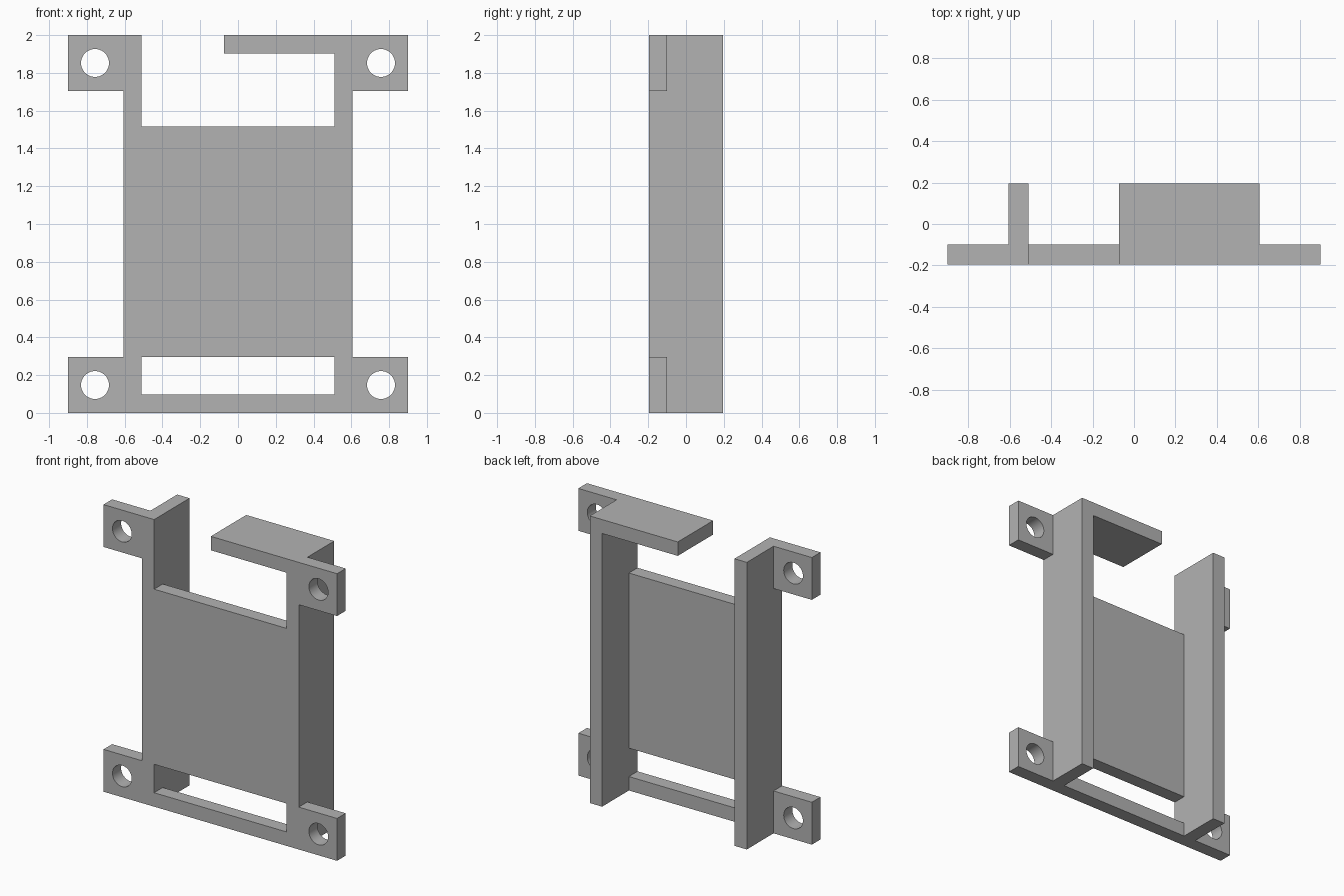
import bpy
import bmesh
import math
from mathutils import Matrix

cube = bpy.data.objects.get("Cube")
if cube:
    bpy.data.objects.remove(cube, do_unlink=True)

grey = bpy.data.materials.new("plain_grey")
grey.use_nodes = True
colour = (0.45, 0.45, 0.45, 1)
grey.diffuse_color = colour
grey.node_tree.nodes["Principled BSDF"].inputs["Base Color"].default_value = colour

FRONT, MID, BACK = -0.195, -0.1, 0.195   # depth layers
INNER, OUTER, EDGE = 0.51, 0.605, 0.9    # half widths
TAB = 0.295                              # mounting tab height
THICK = 0.097
HEIGHT = 2.0


def add_object(name, bm):
    mesh = bpy.data.meshes.new(name)
    bm.to_mesh(mesh)
    bm.free()
    mesh.materials.append(grey)
    obj = bpy.data.objects.new(name, mesh)
    bpy.context.collection.objects.link(obj)
    return obj


def box(name, x, y, z):
    bm = bmesh.new()
    size = [b - a for a, b in (x, y, z)]
    mid = [(a + b) / 2 for a, b in (x, y, z)]
    bmesh.ops.create_cube(bm, size=1, matrix=Matrix.Translation(mid) @ Matrix.Diagonal((*size, 1)))
    return add_object(name, bm)


def hole_cutter(x, z):
    bm = bmesh.new()
    bmesh.ops.create_cone(bm, cap_ends=True, segments=48, radius1=0.074, radius2=0.074, depth=0.3,
                          matrix=Matrix.Translation((x, (FRONT + MID) / 2, z))
                          @ Matrix.Rotation(math.pi / 2, 4, 'X'))
    return add_object("hole_cutter", bm)


def combine(target, other, operation):
    """Apply a boolean and discard the helper."""
    other.hide_render = True
    mod = target.modifiers.new("combine", 'BOOLEAN')
    mod.operation = operation
    mod.solver = 'EXACT'
    mod.object = other
    bpy.context.view_layer.update()
    evaluated = target.evaluated_get(bpy.context.evaluated_depsgraph_get())
    mesh = bpy.data.meshes.new_from_object(evaluated)
    target.modifiers.clear()
    target.data = mesh
    bpy.data.objects.remove(other, do_unlink=True)


# Central panel and lower crossbar
frame = box("bracket_frame", (-INNER - 0.03, INNER + 0.03), (FRONT, MID), (TAB, 1.515))
parts = [box("lower_crossbar", (-OUTER, OUTER), (FRONT, MID), (0, THICK))]

# Side walls, with a mounting tab at each end
tab_centre = TAB / 2
for side, label in ((-1, "right"), (1, "left")):
    parts.append(box(label + "_wall", sorted((side * INNER, side * OUTER)), (FRONT, BACK), (0, HEIGHT)))
    for low in (0, HEIGHT - TAB):
        parts.append(box(label + "_tab", sorted((side * (OUTER - 0.03), side * EDGE)),
                         (FRONT, MID), (low, low + TAB)))

# Short retaining shelf across the top
parts.append(box("top_shelf", (-0.073, OUTER), (FRONT, BACK), (HEIGHT - THICK, HEIGHT)))

for part in parts:
    combine(frame, part, 'UNION')

# Screw holes through the tabs
for x in (-0.757, 0.757):
    for z in (tab_centre, HEIGHT - tab_centre):
        combine(frame, hole_cutter(x, z), 'DIFFERENCE')

# Merge coplanar faces, then smooth only the hole walls
bm = bmesh.new()
bm.from_mesh(frame.data)
bmesh.ops.remove_doubles(bm, verts=bm.verts, dist=0.0001)
bmesh.ops.dissolve_limit(bm, angle_limit=math.radians(1), verts=bm.verts, edges=bm.edges)
bm.to_mesh(frame.data)
bm.free()

bpy.ops.object.select_all(action='DESELECT')
frame.select_set(True)
bpy.context.view_layer.objects.active = frame
bpy.ops.object.shade_smooth_by_angle(angle=math.radians(30))
